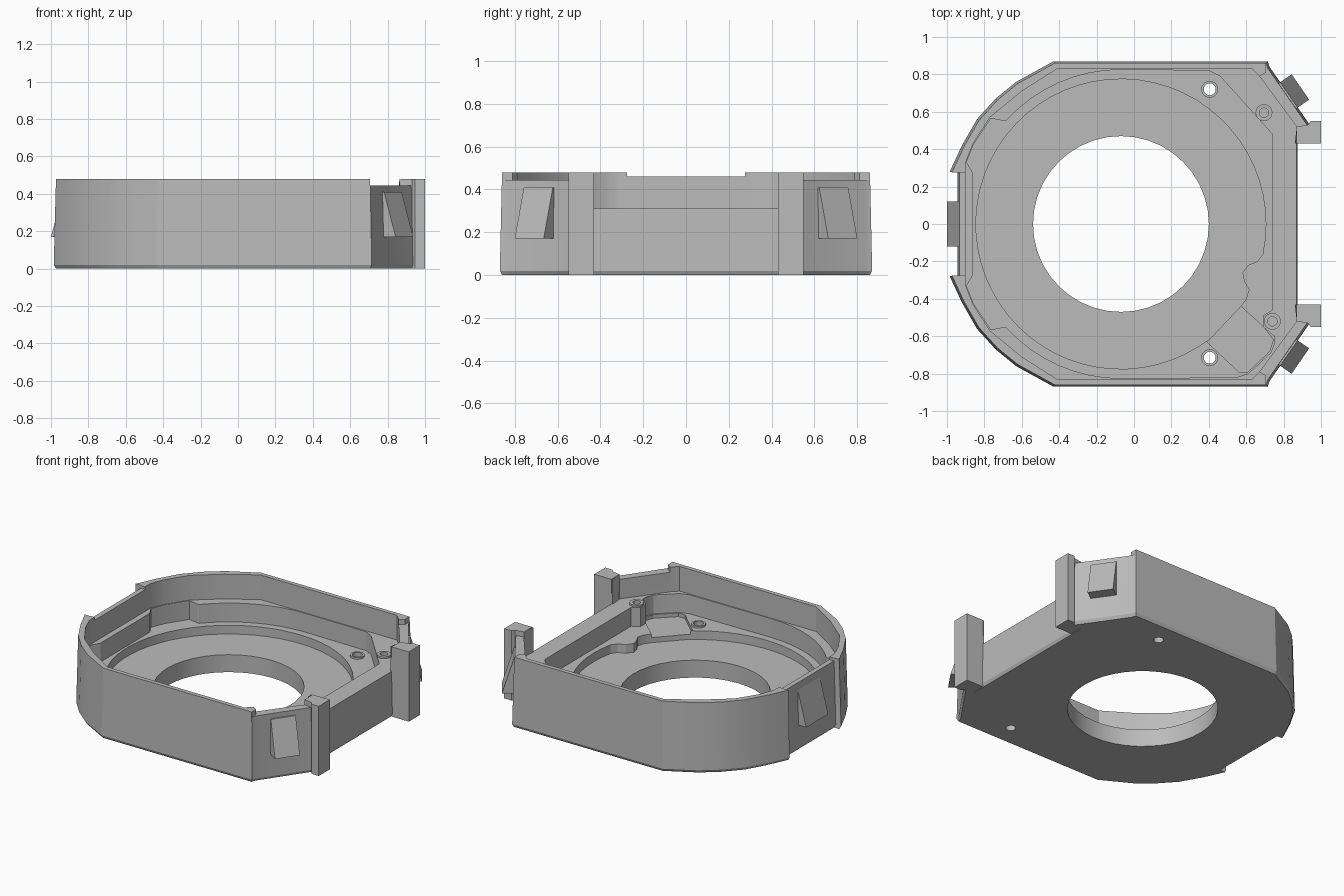
import bpy, bmesh
from math import cos, sin, radians
from mathutils import Vector

cube = bpy.data.objects.get("Cube")
if cube:
    bpy.data.objects.remove(cube)

grey = bpy.data.materials.new("plain grey")
grey.use_nodes = True
grey.diffuse_color = (0.5, 0.5, 0.5, 1)
grey.node_tree.nodes["Principled BSDF"].inputs["Base Color"].default_value = (0.5, 0.5, 0.5, 1)


def loft(name, outline, rings):
    """Solid from one outline repeated at (height, scale) rings."""
    bm = bmesh.new()
    loops = [[bm.verts.new((x * s, y * s, z)) for x, y in outline] for z, s in rings]
    n = len(outline)
    bm.faces.new(loops[0][::-1])
    bm.faces.new(loops[-1])
    for a, b in zip(loops, loops[1:]):
        for i in range(n):
            j = (i + 1) % n
            bm.faces.new((a[i], a[j], b[j], b[i]))
    bmesh.ops.recalc_face_normals(bm, faces=bm.faces)
    mesh = bpy.data.meshes.new(name)
    bm.to_mesh(mesh)
    bm.free()
    mesh.materials.append(grey)
    ob = bpy.data.objects.new(name, mesh)
    bpy.context.collection.objects.link(ob)
    return ob


def prism(name, outline, z0, z1):
    return loft(name, outline, [(z0, 1), (z1, 1)])


def cut(target, outline, z0, z1=0.7):
    """Subtract an upright prism from the target."""
    tool = prism("cutter", outline, z0, z1)
    tool.hide_render = True
    mod = target.modifiers.new("cut", "BOOLEAN")
    mod.operation = "DIFFERENCE"
    mod.solver = "EXACT"
    mod.object = tool
    bpy.context.view_layer.update()
    deps = bpy.context.evaluated_depsgraph_get()
    mesh = bpy.data.meshes.new_from_object(target.evaluated_get(deps))
    target.modifiers.clear()
    target.data = mesh
    bpy.data.objects.remove(tool)


def arc(cx, cy, r, a0, a1, n):
    return [(cx + r * cos(radians(a0 + (a1 - a0) * i / n)),
             cy + r * sin(radians(a0 + (a1 - a0) * i / n))) for i in range(n + 1)]


def circle(cx, cy, r, n=32):
    return arc(cx, cy, r, 0, 360, n)[:-1]


def flip(points):
    return [(x, -y) for x, y in reversed(points)]


def both(points):
    return points + flip(points)


CX = -0.07               # centre of the round opening
SHELF, LEDGE, FLOOR, TOP = 0.31, 0.18, 0.12, 0.48

# Housing: tapered shell with a chamfered base
half = [(-0.945, 0.28), (-0.985, 0.28), (-0.92, 0.42), (-0.84, 0.56), (-0.74, 0.67),
        (-0.63, 0.76), (-0.43, 0.87), (0.715, 0.87), (0.725, 0.84), (0.94, 0.53),
        (0.875, 0.52), (0.875, 0.43)]
body = loft("housing", both(half), [(0, 0.988), (0.02, 1), (TOP, 0.988)])

# Upper cavity down to the shelf
cavity = [(-0.9, 0.3), (-0.9, 0.33), (-0.86, 0.43), (-0.77, 0.57), (-0.6, 0.71),
          (-0.41, 0.83), (0.63, 0.83), (0.67, 0.79), (0.87, 0.52), (0.86, 0.43), (1.1, 0.43)]
cut(body, both(cavity), SHELF)

# Pocket down to the ledge, with an angled corner and a rounded one
left = [(-0.86, 0.27), (-0.895, 0.33), (-0.855, 0.43), (-0.765, 0.565), (-0.69, 0.55)]
left += arc(CX, 0, 0.825, 138, 90, 8)
right = [(0.4, 0.82), (0.46, 0.79), (0.74, 0.48), (0.74, -0.46), (0.69, -0.49),
         (0.69, -0.55), (0.75, -0.6), (0.75, -0.64), (0.73, -0.69), (0.61, -0.8), (0.55, -0.82)]
cut(body, left + right + flip(left), LEDGE)

# Corner platform, round recess with a wavy edge, central opening
cut(body, [(0.39, -0.63), (0.41, -0.6), (0.55, -0.42), (0.57, -0.44), (0.66, -0.52),
           (0.7, -0.56), (0.745, -0.62), (0.725, -0.68), (0.61, -0.79), (0.56, -0.79)], 0.155)
wave = [(0.66, -0.2), (0.61, -0.22), (0.58, -0.26), (0.59, -0.31), (0.615, -0.35),
        (0.6, -0.4), (0.57, -0.44), (0.41, -0.61)]
cut(body, arc(CX, 0, 0.775, 308, -12, 54)[1:] + wave, FLOOR)
cut(body, circle(CX, 0, 0.47, 40), -0.1)

# Lowered rims above the three latch panels
cut(body, [(-1.1, -0.275), (-0.88, -0.275), (-0.88, 0.275), (-1.1, 0.275)], 0.46)
rim = [(0.705, 0.95), (0.705, 0.81), (0.66, 0.78), (0.84, 0.5), (1.1, 0.5), (1.1, 0.95)]
for pts in (rim, flip(rim)):
    cut(body, pts, 0.445)

# Screw holes: two through the floor, two blind in the shelf, each with a collar
parts = [body]
screws = [(0.405, 0.72, LEDGE, -0.1), (0.405, -0.715, LEDGE, -0.1),
          (0.695, 0.595, SHELF, 0.2), (0.74, -0.52, SHELF, 0.2)]
for i, (x, y, z, depth) in enumerate(screws):
    r = 0.032 if depth < 0 else 0.025
    cut(body, circle(x, y, r, 20), depth)
    collar = prism(f"screw_collar_{i + 1}", circle(x, y, 0.045, 20), z - 0.01, z + 0.012)
    cut(collar, circle(x, y, r, 20), depth)
    parts.append(collar)

# Upright posts beside the open side
post = [(0.87, 0.43), (1.0, 0.43), (1.0, 0.55), (0.945, 0.55), (0.93, 0.53), (0.87, 0.52)]
for side, pts in (("left", post), ("right", flip(post))):
    parts.append(prism(f"{side}_post", pts, 0, TOP))


# Latch wedges: flush at the top, standing proud at the bottom
def latch(name, centre, normal, width, depth):
    n = Vector(normal).normalized()
    t = Vector((-n.y, n.x))
    c = Vector(centre)
    bm = bmesh.new()
    ends = []
    for side in (-0.5, 0.5):
        ring = []
        for d, z in ((-0.02, 0.17), (depth, 0.17), (0, 0.41), (-0.02, 0.41)):
            p = c + t * side * width + n * d
            ring.append(bm.verts.new((p.x, p.y, z)))
        ends.append(ring)
        bm.faces.new(ring)
    for i in range(4):
        j = (i + 1) % 4
        bm.faces.new((ends[0][i], ends[0][j], ends[1][j], ends[1][i]))
    bmesh.ops.recalc_face_normals(bm, faces=bm.faces)
    mesh = bpy.data.meshes.new(name)
    bm.to_mesh(mesh)
    bm.free()
    mesh.materials.append(grey)
    ob = bpy.data.objects.new(name, mesh)
    bpy.context.collection.objects.link(ob)


latch("end_latch", (-0.935, 0), (-1, 0), 0.24, 0.065)
for side, s in (("left", 1), ("right", -1)):
    latch(f"{side}_corner_latch", (0.828, 0.69 * s), (0.82, 0.57 * s), 0.165, 0.075)

# Smooth the curved walls, keep edges crisp
bpy.ops.object.select_all(action="DESELECT")
for ob in parts:
    ob.select_set(True)
bpy.context.view_layer.objects.active = body
bpy.ops.object.shade_smooth_by_angle(angle=radians(25))
